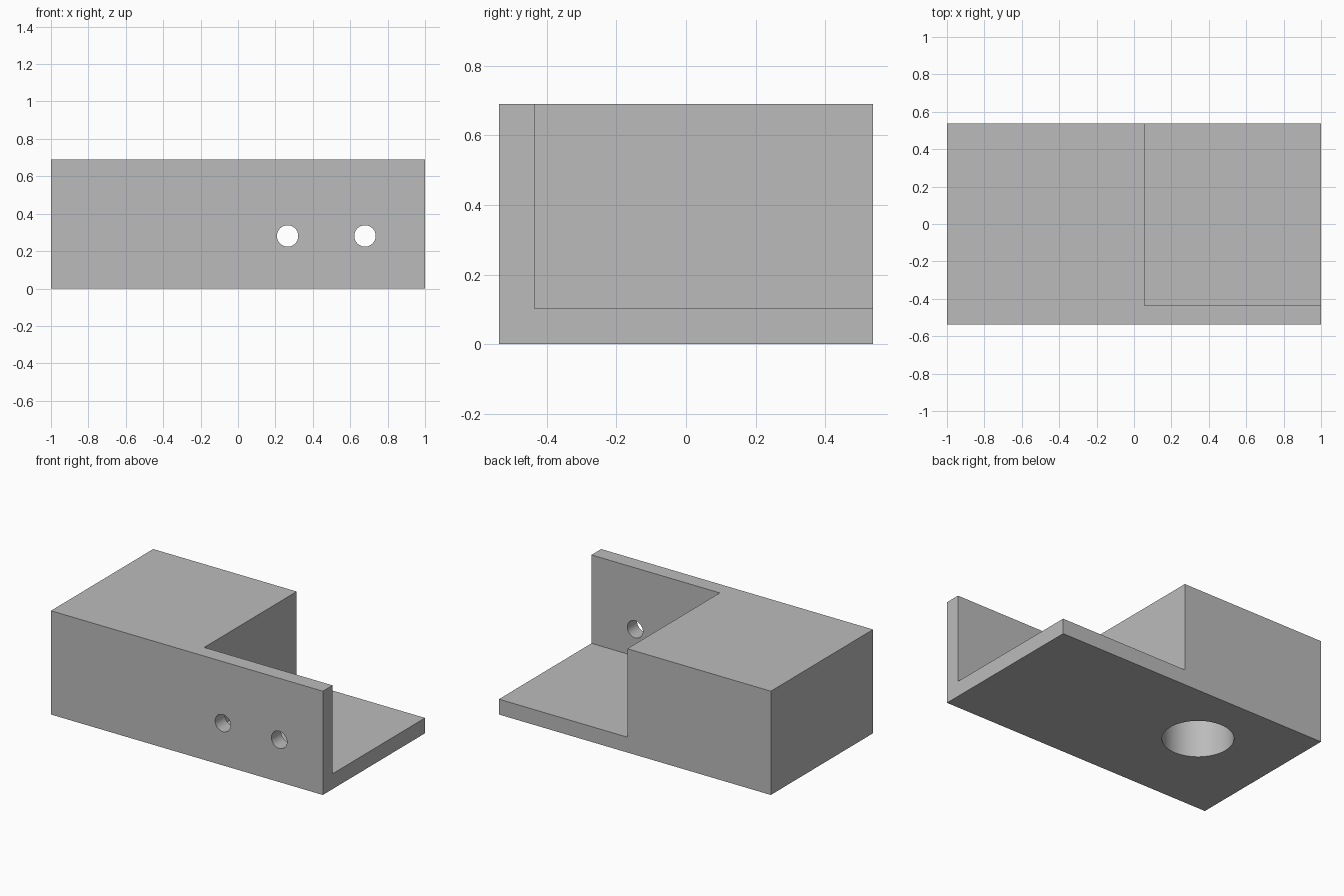
import bpy
import math

cube = bpy.data.objects.get("Cube")
if cube:
    bpy.data.objects.remove(cube, do_unlink=True)

# Overall dimensions
LENGTH, DEPTH, HEIGHT = 2.0, 1.074, 0.69
WALL = 0.102
BLOCK_END = 0.056
OVER = 0.1  # cutters reach past the surface


def box(name, low, high):
    bpy.ops.mesh.primitive_cube_add(
        size=1, location=[(a + b) / 2 for a, b in zip(low, high)])
    obj = bpy.context.object
    obj.name = name
    obj.scale = [b - a for a, b in zip(low, high)]
    bpy.ops.object.transform_apply(location=True, rotation=True, scale=True)
    return obj


def cylinder(name, centre, radius, length, rotation=(0, 0, 0)):
    bpy.ops.mesh.primitive_cylinder_add(
        vertices=64, radius=radius, depth=length,
        location=centre, rotation=rotation)
    obj = bpy.context.object
    obj.name = name
    return obj


def cut(target, cutter):
    cutter.hide_render = True
    mod = target.modifiers.new(cutter.name, 'BOOLEAN')
    mod.operation = 'DIFFERENCE'
    mod.solver = 'EXACT'
    mod.object = cutter
    bpy.context.view_layer.objects.active = target
    bpy.ops.object.modifier_apply(modifier=mod.name)
    bpy.data.objects.remove(cutter, do_unlink=True)


# Solid bracket body
x, y = LENGTH / 2, DEPTH / 2
bracket = box("bracket_body", (-x, -y, 0), (x, y, HEIGHT))

# Open corner, leaving the floor plate and front wall
cut(bracket, box("corner_notch", (BLOCK_END, -y + WALL, WALL),
                 (x + OVER, y + OVER, HEIGHT + OVER)))

# Two screw holes through the front wall
for hole_x in (0.265, 0.679):
    cut(bracket, cylinder("screw_hole", (hole_x, -y + WALL / 2, 0.281),
                          0.057, WALL + OVER, (math.pi / 2, 0, 0)))

# Blind round pocket in the underside of the block
pocket_top = HEIGHT - WALL
cut(bracket, cylinder("round_pocket", (-0.417, 0.094, (pocket_top - OVER) / 2),
                      0.214, pocket_top + OVER))

# Plain grey finish
grey = bpy.data.materials.new("plain_grey")
grey.use_nodes = True
colour = (0.5, 0.5, 0.5, 1)
grey.diffuse_color = colour
grey.node_tree.nodes["Principled BSDF"].inputs["Base Color"].default_value = colour
bracket.data.materials.clear()
bracket.data.materials.append(grey)
for face in bracket.data.polygons:
    face.material_index = 0

# Smooth hole walls, crisp edges
bpy.ops.object.select_all(action='DESELECT')
bracket.select_set(True)
bpy.context.view_layer.objects.active = bracket
bpy.ops.object.shade_smooth_by_angle(angle=math.radians(30))
